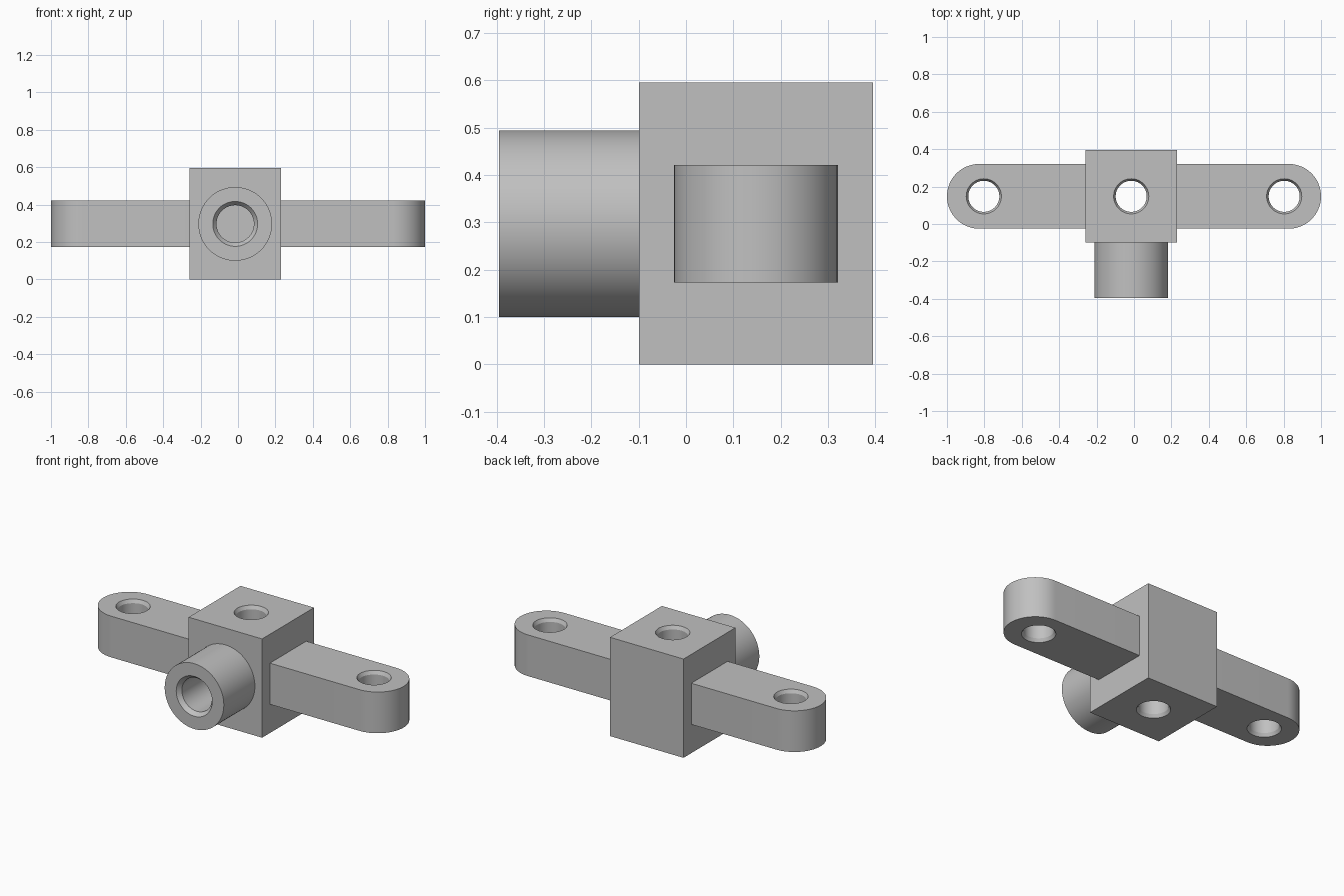
import bpy
import bmesh
from math import sin, cos, pi, radians
from mathutils import Matrix, Vector

cube = bpy.data.objects.get("Cube")
if cube:
    bpy.data.objects.remove(cube, do_unlink=True)

SEGMENTS = 72
MID_X, MID_Y, MID_Z = -0.015, 0.148, 0.297
BLOCK_SIZE = Vector((0.49, 0.494, 0.595))
ARM_R, ARM_H = 0.173, 0.248
HOLE_X = 0.803

grey = bpy.data.materials.new("plain grey")
grey.use_nodes = True
colour = (0.53, 0.53, 0.53, 1)
grey.diffuse_color = colour
grey.node_tree.nodes["Principled BSDF"].inputs["Base Color"].default_value = colour


def make(name, bm):
    bmesh.ops.recalc_face_normals(bm, faces=bm.faces)
    mesh = bpy.data.meshes.new(name)
    bm.to_mesh(mesh)
    bm.free()
    obj = bpy.data.objects.new(name, mesh)
    bpy.context.collection.objects.link(obj)
    mesh.materials.append(grey)
    return obj


def lathe(name, profile, matrix, ring=False):
    """Turn (radius, height) points around z; ring closes the profile on itself."""
    bm = bmesh.new()
    loops = [[bm.verts.new((r * cos(2 * pi * i / SEGMENTS), r * sin(2 * pi * i / SEGMENTS), h))
              for i in range(SEGMENTS)] for r, h in profile]
    pairs = list(zip(loops, loops[1:]))
    if ring:
        pairs.append((loops[-1], loops[0]))
    else:
        bm.faces.new(loops[0])
        bm.faces.new(loops[-1])
    for a, b in pairs:
        for i in range(SEGMENTS):
            j = (i + 1) % SEGMENTS
            bm.faces.new((a[i], a[j], b[j], b[i]))
    bm.transform(matrix)
    return make(name, bm)


def drill(obj, x, height):
    """Cut a vertical through hole with chamfered rims."""
    r, rim, depth, over = 0.083, 0.094, 0.02, 0.02
    h = height / 2
    half = [(r, h - depth), (rim, h), (rim, h + over)]
    profile = [(a, -b) for a, b in reversed(half)] + half
    cutter = lathe(obj.name + "_hole_cutter", profile, Matrix.Translation((x, MID_Y, MID_Z)))
    cutter.hide_render = True
    mod = obj.modifiers.new("hole", 'BOOLEAN')
    mod.object = cutter
    mod.solver = 'EXACT'
    bpy.context.view_layer.objects.active = obj
    bpy.ops.object.modifier_apply(modifier=mod.name)
    bpy.data.objects.remove(cutter, do_unlink=True)


def arm(name, side):
    """Flat bar from the block to a rounded tip at x = side."""
    root = MID_X + side * BLOCK_SIZE.x / 2
    tip = side * (1 - ARM_R)
    steps = SEGMENTS // 2
    outline = [(root, MID_Y - ARM_R)]
    for i in range(steps + 1):
        a = -pi / 2 + pi * i / steps
        outline.append((tip + side * ARM_R * cos(a), MID_Y + ARM_R * sin(a)))
    outline.append((root, MID_Y + ARM_R))
    bm = bmesh.new()
    face = bm.faces.new([bm.verts.new((x, y, MID_Z - ARM_H / 2)) for x, y in outline])
    top = bmesh.ops.extrude_face_region(bm, geom=[face])["geom"]
    bmesh.ops.translate(bm, vec=(0, 0, ARM_H),
                        verts=[v for v in top if isinstance(v, bmesh.types.BMVert)])
    obj = make(name, bm)
    drill(obj, side * HOLE_X, ARM_H)
    return obj


# Central block
bm = bmesh.new()
bmesh.ops.create_cube(bm, size=1)
bmesh.ops.scale(bm, vec=BLOCK_SIZE, verts=bm.verts)
bmesh.ops.translate(bm, vec=(MID_X, MID_Y, MID_Z + 0.0005), verts=bm.verts)
block = make("central_block", bm)
drill(block, MID_X, BLOCK_SIZE.z)

# Side arms
parts = [block, arm("left_arm", 1), arm("right_arm", -1)]

# Front tube with a chamfered bore
front_y = MID_Y - BLOCK_SIZE.y / 2
length = 0.296
tube_profile = [(0.197, 0), (0.197, length), (0.12, length), (0.1, length - 0.025), (0.1, 0)]
place = Matrix.Translation((MID_X, front_y, MID_Z)) @ Matrix.Rotation(pi / 2, 4, 'X')
parts.append(lathe("front_tube", tube_profile, place, ring=True))

# Smooth round walls, crisp edges
bpy.ops.object.select_all(action='DESELECT')
for obj in parts:
    obj.select_set(True)
bpy.context.view_layer.objects.active = block
bpy.ops.object.shade_smooth_by_angle(angle=radians(20))
